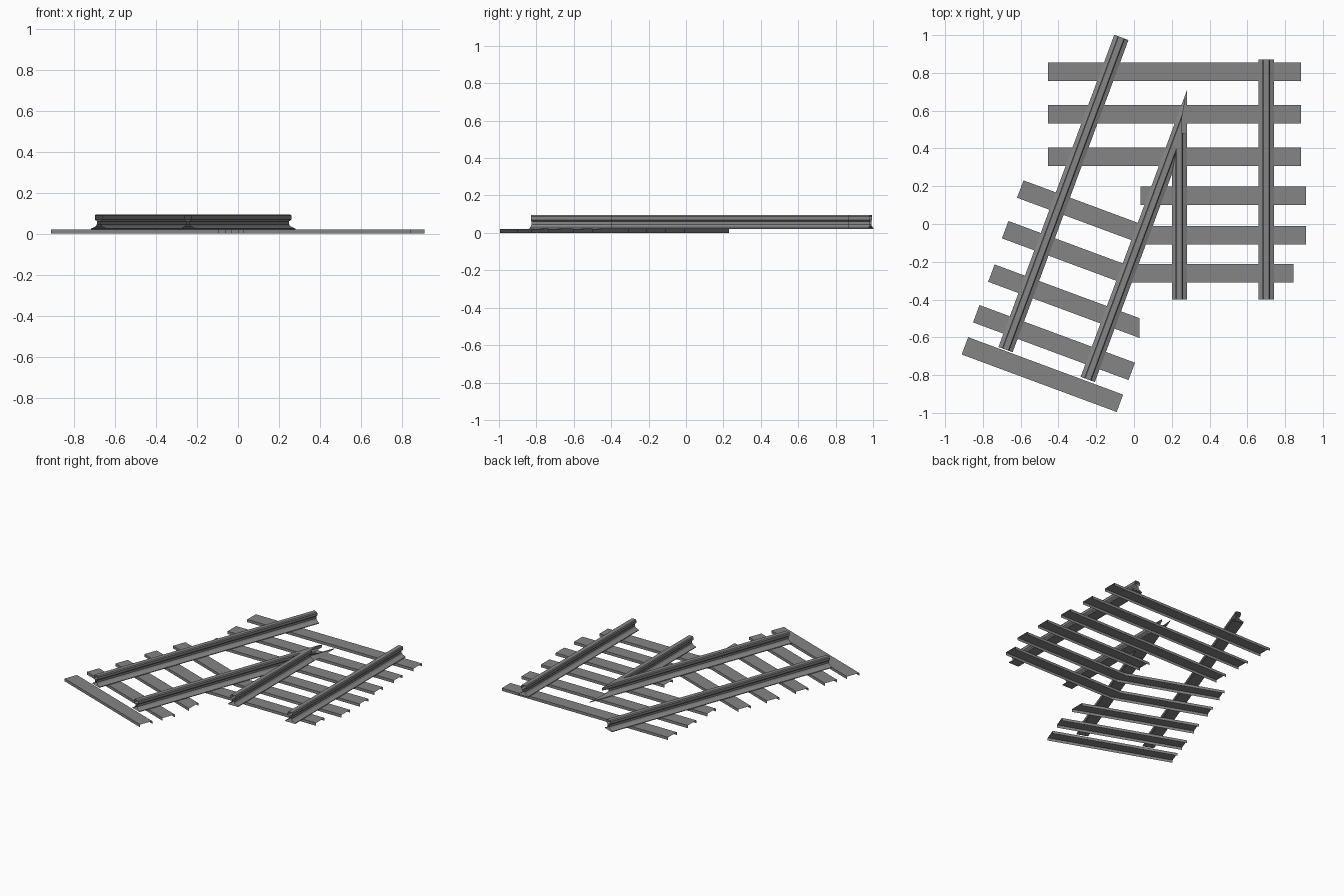
import bpy
import bmesh
import math
from mathutils import Vector

old = bpy.data.objects.get("Cube")
if old:
    bpy.data.objects.remove(old, do_unlink=True)

steel = bpy.data.materials.new("steel grey")
steel.use_nodes = True
GREY = (0.235, 0.235, 0.235, 1)
steel.diffuse_color = GREY
steel.node_tree.nodes["Principled BSDF"].inputs["Base Color"].default_value = GREY

# Half of the rail section: (side offset, height), foot to head
HALF = [(0.04, 0.02), (0.04, 0.025), (0.016, 0.036), (0.009, 0.046),
        (0.009, 0.06), (0.02, 0.07), (0.02, 0.088), (0.015, 0.095)]
SECTION = HALF + [(-o, z) for o, z in reversed(HALF)]
CHANNEL = [(-0.049, 0), (-0.049, 0.02), (0.049, 0.02), (0.049, 0)]

ANGLE = math.radians(20.35)
ALONG = Vector((math.sin(ANGLE), math.cos(ANGLE)))
ACROSS = Vector((math.cos(ANGLE), -math.sin(ANGLE)))


def loft(name, rings, closed):
    """Skin matching rings of points, leaving the ends open."""
    bm = bmesh.new()
    rows = [[bm.verts.new(p) for p in ring] for ring in rings]
    count = len(rows[0])
    for a, b in zip(rows, rows[1:]):
        for i in range(count if closed else count - 1):
            j = (i + 1) % count
            bm.faces.new((a[i], a[j], b[j], b[i]))
    bm.normal_update()
    top = max(bm.faces, key=lambda f: f.calc_center_median().z)
    if top.normal.z < 0:
        bmesh.ops.reverse_faces(bm, faces=bm.faces[:])
    mesh = bpy.data.meshes.new(name)
    bm.to_mesh(mesh)
    bm.free()
    mesh.materials.append(steel)
    obj = bpy.data.objects.new(name, mesh)
    bpy.context.collection.objects.link(obj)
    return obj


def rail(name, start, along, end):
    """Rail from start; end gives the length for each side offset."""
    start = Vector(start)
    across = Vector((along.y, -along.x))
    rings = [[], []]
    for o, z in SECTION:
        base = start + across * o
        rings[0].append((*base, z))
        rings[1].append((*(base + along * end(o)), z))
    obj = loft(name, rings, True)
    bpy.ops.object.select_all(action='DESELECT')
    obj.select_set(True)
    bpy.context.view_layer.objects.active = obj
    bpy.ops.object.shade_smooth_by_angle(angle=math.radians(25))


def sleeper(name, path, end_cut=None):
    """Inverted channel along a path, mitred at bends; end_cut skews the end."""
    pts = [Vector(p) for p in path]
    dirs = [(b - a).normalized() for a, b in zip(pts, pts[1:])]
    rings = []
    for i, p in enumerate(pts):
        d = dirs[min(i, len(dirs) - 1)]
        side = Vector((-d.y, d.x))
        cut = side
        if 0 < i < len(dirs):
            bend = (dirs[i - 1] + d).normalized()
            cut = Vector((-bend.y, bend.x))
        elif i == len(dirs) and end_cut:
            cut = Vector(end_cut)
        cut = cut / cut.dot(side)
        rings.append([(*(p + cut * o), z) for o, z in CHANNEL])
    loft(name, rings, False)


# Rails: two full ones, and two that meet in a pointed crossing
UP = Vector((0, 1))
NOSE = Vector((-0.245, -0.823))
INNER_X, INNER_Y = 0.24, -0.4


def nose_end(o):
    return (INNER_X + abs(o) - NOSE.x - ACROSS.x * o) / ALONG.x


def inner_end(o):
    edge = NOSE + ACROSS * abs(o)
    return edge.y + (INNER_X + o - edge.x) / ALONG.x * ALONG.y - INNER_Y


rail("straight_outer_rail", (0.7, -0.4), UP, lambda o: 1.27)
rail("diverging_outer_rail", (-0.68, -0.665), ALONG, lambda o: 1.763)
rail("diverging_inner_rail", NOSE, ALONG, nose_end)
rail("straight_inner_rail", (INNER_X, INNER_Y), UP, inner_end)

# Long sleepers under both tracks
for i, y in enumerate((0.805, 0.58, 0.355)):
    sleeper(f"long_sleeper_{i + 1}", [(-0.455, y), (0.885, y)])
sleeper("short_sleeper", [(0.035, 0.15), (0.91, 0.15)])

# Sleepers that bend from the diverging track to the straight one
for i, (x, y, bend_y, end_x) in enumerate(((-0.602, 0.185, -0.06, 0.91),
                                           (-0.682, -0.03, -0.26, 0.845))):
    bend_x = x + (y - bend_y) / math.tan(ANGLE)
    sleeper(f"bent_sleeper_{i + 1}", [(x, y), (bend_x, bend_y), (end_x, bend_y)])

# Sleepers under the diverging track only
for i, (x, y, length, cut) in enumerate(((-0.755, -0.26, 0.837, (0, 1)),
                                         (-0.835, -0.475, 0.878, None),
                                         (-0.895, -0.645, 0.875, None))):
    start = Vector((x, y))
    sleeper(f"angled_sleeper_{i + 1}", [start, start + ACROSS * length], cut)
